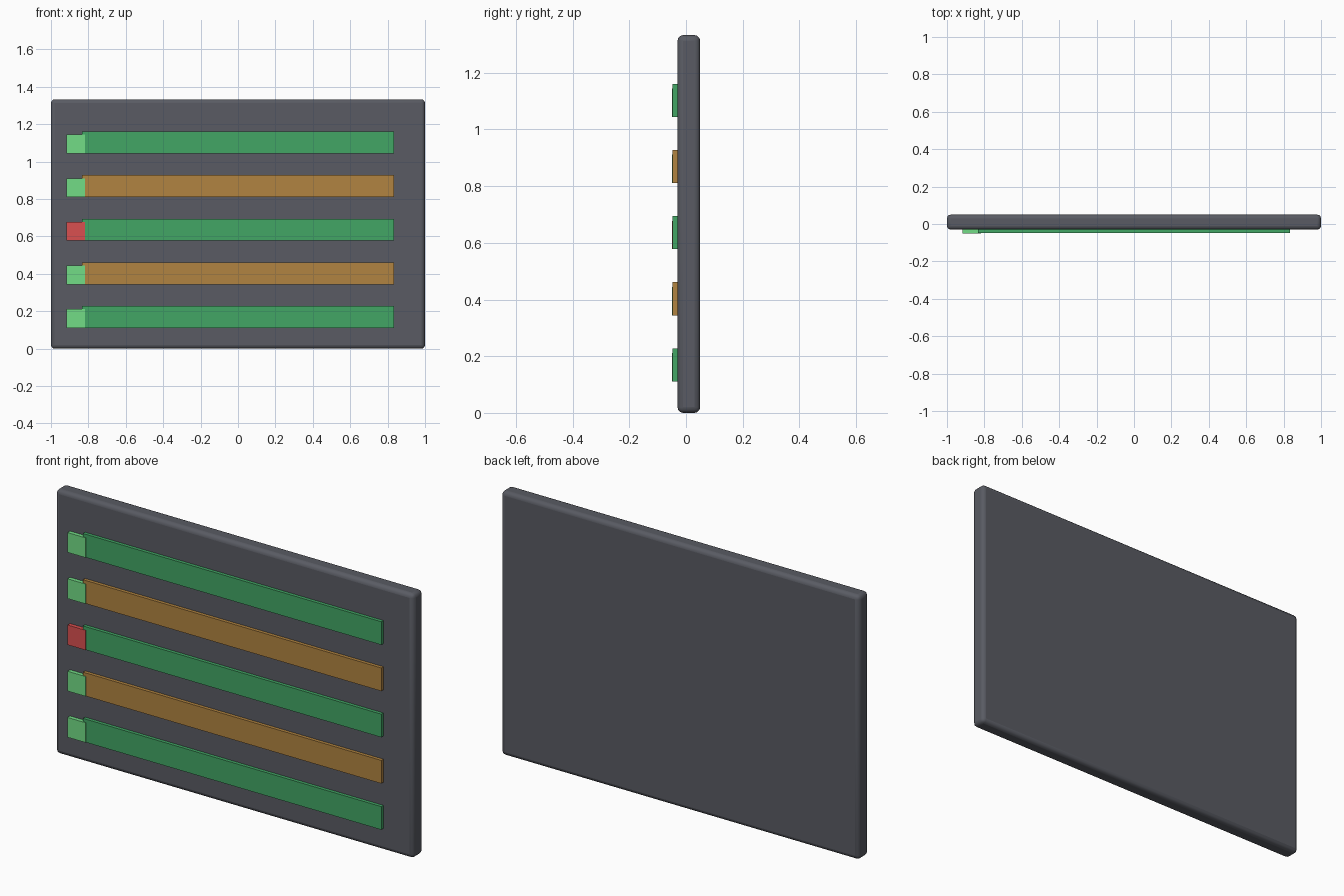
import bpy

if "Cube" in bpy.data.objects:
    bpy.data.objects.remove(bpy.data.objects["Cube"])


def material(name, rgb):
    m = bpy.data.materials.new(name)
    m.diffuse_color = (*rgb, 1)
    m.use_nodes = True
    m.node_tree.nodes["Principled BSDF"].inputs["Base Color"].default_value = m.diffuse_color
    return m


def box(name, lo, hi, mat):
    bpy.ops.mesh.primitive_cube_add(size=1, location=[(a + b) / 2 for a, b in zip(lo, hi)])
    ob = bpy.context.object
    ob.name = name
    ob.scale = [b - a for a, b in zip(lo, hi)]
    bpy.ops.object.transform_apply(location=False, rotation=False, scale=True)
    ob.data.materials.append(mat)
    return ob


slate = material("slate", (0.10, 0.105, 0.125))
green = material("green", (0.054, 0.38, 0.13))
amber = material("amber", (0.44, 0.23, 0.052))
lime = material("light_green", (0.17, 0.72, 0.24))
red = material("red", (0.70, 0.08, 0.08))

# Backing panel with rounded edges
panel = box("panel", (-1, -0.03, 0), (1, 0.05, 1.333), slate)
bevel = panel.modifiers.new("rounded_edges", "BEVEL")
bevel.width = 0.02
bevel.segments = 3
bpy.ops.object.shade_smooth_by_angle()

# Rows of bars, each with a status light at the left end
for i in range(5):
    z = 0.111 + i * 0.2333
    box(f"bar_{i + 1}", (-0.833, -0.047, z), (0.833, -0.027, z + 0.1167),
        amber if i % 2 else green)
    box(f"status_light_{i + 1}", (-0.917, -0.05, z), (-0.817, -0.027, z + 0.1),
        red if i == 2 else lime)
